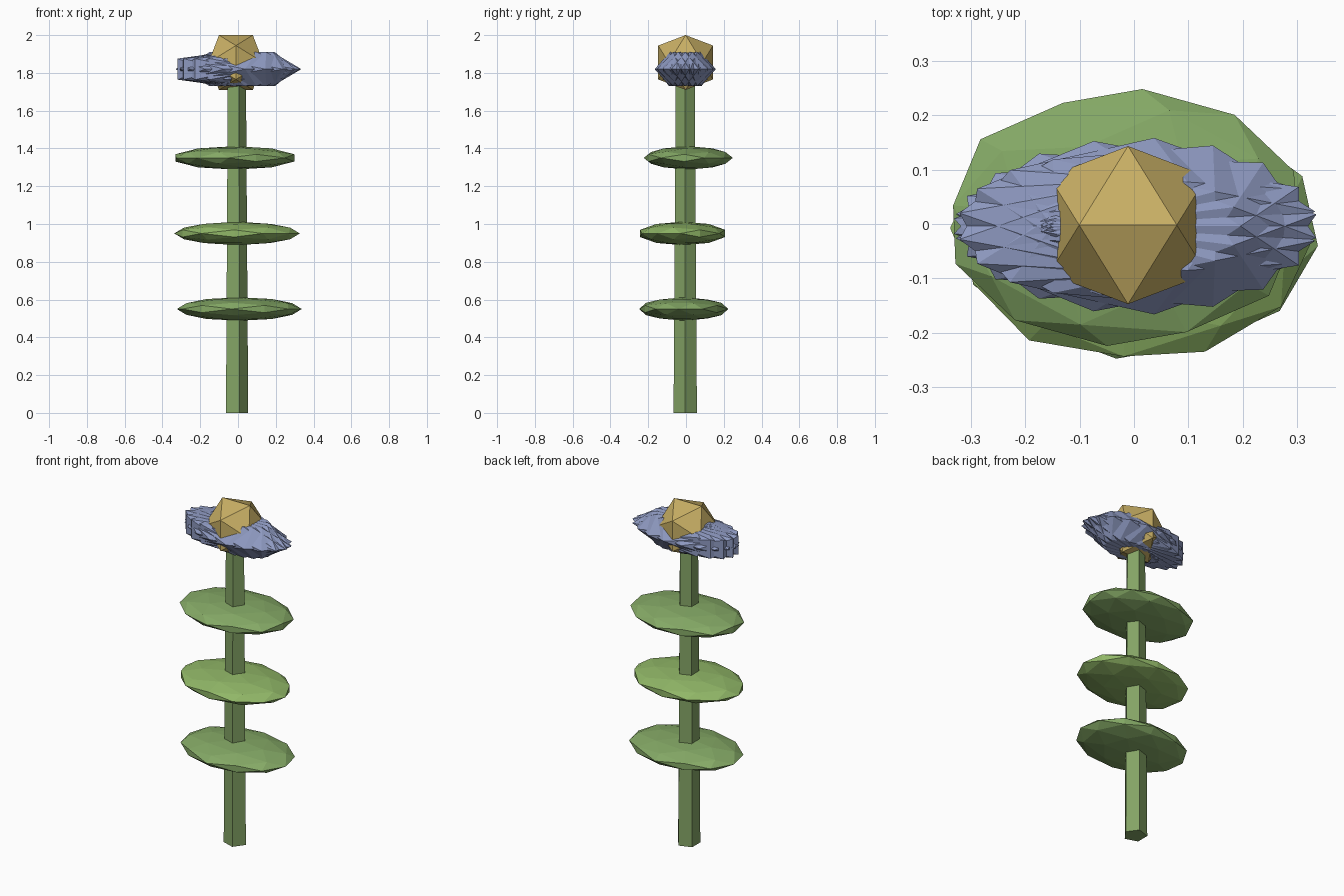
import bpy, bmesh
from math import sin, cos, pi, radians, sqrt
from mathutils import Vector, Matrix

if "Cube" in bpy.data.objects:
    bpy.data.objects.remove(bpy.data.objects["Cube"])

PHI = (1 + sqrt(5)) / 2


def material(name, rgb):
    m = bpy.data.materials.new(name)
    m.diffuse_color = (*rgb, 1)
    m.use_nodes = True
    m.node_tree.nodes["Principled BSDF"].inputs["Base Color"].default_value = m.diffuse_color
    return m


def finish(name, bm, mat):
    bmesh.ops.recalc_face_normals(bm, faces=bm.faces)
    mesh = bpy.data.meshes.new(name)
    bm.to_mesh(mesh)
    bm.free()
    mesh.materials.append(mat)
    ob = bpy.data.objects.new(name, mesh)
    bpy.context.collection.objects.link(ob)
    return ob


def ico_points(split):
    """Unit icosahedron with an edge on top; split adds rounded edge midpoints."""
    pts = []
    for s in (-1, 1):
        for t in (-PHI, PHI):
            pts += [Vector((s, 0, t)), Vector((0, t, s)), Vector((t, s, 0))]
    if split:
        pts += [(p + q) / 2 for i, p in enumerate(pts) for q in pts[:i]
                if (p - q).length < 2.1]
    return [p.normalized() for p in pts]


def ico(name, centre, scale, angle, mat, split=False):
    """Faceted ball turned about z, then stretched along the world axes."""
    turn = Matrix.Rotation(angle, 3, 'Z')
    bm = bmesh.new()
    for p in ico_points(split):
        q = turn @ p
        bm.verts.new([c + s * v for c, s, v in zip(centre, scale, q)])
    bmesh.ops.convex_hull(bm, input=bm.verts)
    return finish(name, bm, mat)


stem_green = material("stem_green", (0.23, 0.37, 0.13))
leaf_green = material("leaf_green", (0.235, 0.40, 0.133))
light_green = material("light_green", (0.28, 0.47, 0.135))
petal_blue = material("petal_blue", (0.27, 0.32, 0.53))
gold = material("centre_gold", (0.58, 0.43, 0.13))

CX, CY = -0.011, -0.004

# Stem: tapered five-sided post
bm = bmesh.new()
rings = []
for r, z in ((0.065, 0.0), (0.053, 1.80)):
    rings.append([bm.verts.new((CX + r * cos(2 * pi * i / 5),
                                CY + r * sin(2 * pi * i / 5), z)) for i in range(5)])
for i in range(5):
    j = (i + 1) % 5
    bm.faces.new((rings[0][i], rings[0][j], rings[1][j], rings[1][i]))
bm.faces.new(rings[0])
bm.faces.new(rings[1])
finish("stem", bm, stem_green)

# Leaves: three flat faceted discs
leaves = [("lower_leaf", 0.007, -0.012, 0.55, -6.8, leaf_green),
          ("middle_leaf", -0.005, -0.018, 0.95, 145.7, light_green),
          ("upper_leaf", -0.017, 0.012, 1.35, 52.7, leaf_green)]
for name, x, y, z, deg, mat in leaves:
    ico(name, (x, y, z), (0.333, 0.237, 0.062), radians(deg), mat, split=True)

# Petals: overlapping stretched icosahedra around a small ring
N = 11
for i in range(N):
    a = 2 * pi * i / N
    ico(f"petal_{i + 1}", (CX + 0.033 * cos(a), CY + 0.027 * sin(a), 1.82),
        (0.33, 0.137, 0.106), a / 2, petal_blue)

# Flower centre
ico("flower_centre", (CX, CY + 0.002, 1.855), (0.1705,) * 3, 0, gold)
